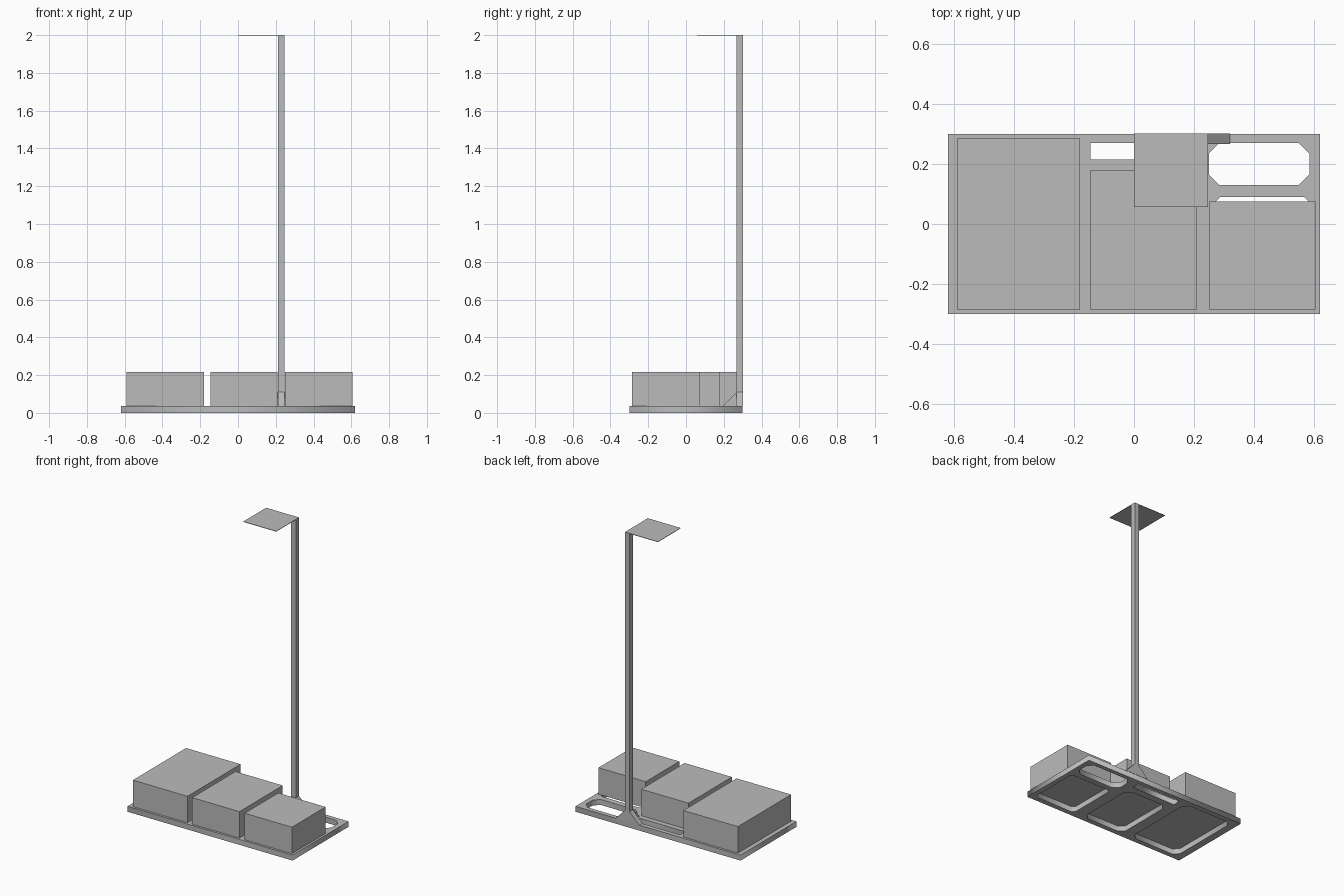
import bpy
import bmesh
from mathutils import Vector

if "Cube" in bpy.data.objects:
    bpy.data.objects.remove(bpy.data.objects["Cube"], do_unlink=True)

GREY = (0.5, 0.5, 0.5, 1.0)
grey = bpy.data.materials.new("plain_grey")
grey.use_nodes = True
grey.diffuse_color = GREY
grey.node_tree.nodes["Principled BSDF"].inputs["Base Color"].default_value = GREY

BASE_TOP = 0.037
BOX_TOP = 0.217


def finish(name, bm):
    bmesh.ops.remove_doubles(bm, verts=bm.verts, dist=1e-5)
    bmesh.ops.recalc_face_normals(bm, faces=bm.faces)
    mesh = bpy.data.meshes.new(name)
    bm.to_mesh(mesh)
    bm.free()
    mesh.materials.append(grey)
    obj = bpy.data.objects.new(name, mesh)
    bpy.context.collection.objects.link(obj)
    return obj


def block(name, x0, x1, y0, y1, z0, z1):
    bm = bmesh.new()
    bmesh.ops.create_cube(bm, size=1)
    for v in bm.verts:
        v.co = ((x0 + x1) / 2 + v.co.x * (x1 - x0),
                (y0 + y1) / 2 + v.co.y * (y1 - y0),
                (z0 + z1) / 2 + v.co.z * (z1 - z0))
    return finish(name, bm)


def prism(name, profile, offset):
    """Extrude a flat profile along an offset."""
    bm = bmesh.new()
    face = bm.faces.new([bm.verts.new(p) for p in profile])
    side = bmesh.ops.extrude_face_region(bm, geom=[face], use_keep_orig=True)
    moved = [g for g in side["geom"] if isinstance(g, bmesh.types.BMVert)]
    bmesh.ops.translate(bm, verts=moved, vec=Vector(offset))
    return finish(name, bm)


def outline(x0, x1, y0, y1, c=0.0):
    """Rectangle, with corners cut off by c."""
    if c == 0:
        return [(x0, y0), (x1, y0), (x1, y1), (x0, y1)]
    return [(x0 + c, y0), (x1 - c, y0), (x1, y0 + c), (x1, y1 - c),
            (x1 - c, y1), (x0 + c, y1), (x0, y1 - c), (x0, y0 + c)]


# Base tray: a filled outline with openings
CUT = 0.035
loops = [
    outline(-0.62, 0.62, -0.3, 0.3),
    outline(-0.57, -0.2, -0.265, 0.265, CUT),   # under the large box
    outline(-0.125, 0.19, -0.265, 0.165, CUT),  # under the middle box
    outline(0.27, 0.585, -0.265, 0.09, CUT / 2),  # under the small box
    outline(0.25, 0.585, 0.13, 0.27, CUT),      # rear slot
    outline(-0.145, 0.19, 0.215, 0.27),         # narrow rear slot
]
curve = bpy.data.curves.new("tray_outline", "CURVE")
curve.dimensions = "2D"
curve.fill_mode = "BOTH"
curve.extrude = BASE_TOP / 2
for loop in loops:
    spline = curve.splines.new("POLY")
    spline.points.add(len(loop) - 1)
    for point, (x, y) in zip(spline.points, loop):
        point.co = (x, y, 0, 1)
    spline.use_cyclic_u = True
helper = bpy.data.objects.new("tray_outline", curve)
bpy.context.collection.objects.link(helper)
bpy.context.view_layer.update()
tray_mesh = bpy.data.meshes.new_from_object(
    helper.evaluated_get(bpy.context.evaluated_depsgraph_get()))
bm = bmesh.new()
bm.from_mesh(tray_mesh)
bmesh.ops.translate(bm, verts=bm.verts, vec=(0, 0, BASE_TOP / 2))
bpy.data.objects.remove(helper, do_unlink=True)
bpy.data.meshes.remove(tray_mesh)
finish("base_tray", bm)

# Three boxes standing over the openings
for name, x0, x1, back in (("large_box", -0.59, -0.18, 0.285),
                           ("middle_box", -0.145, 0.21, 0.18),
                           ("small_box", 0.25, 0.605, 0.075)):
    block(name, x0, x1, -0.285, back, BASE_TOP, BOX_TOP)

# Post with a thin square panel on top
PX0, PX1, PY0, PY1 = 0.212, 0.247, 0.267, 0.302
block("post", PX0, PX1, PY0, PY1, BASE_TOP, 1.997)
block("top_panel", 0, PX1, 0.057, PY1, 1.997, 2.0)

# Triangular braces at the foot of the post
REACH = 0.073
TOP = BASE_TOP + REACH
for name, x, way in (("left_brace", PX1, 1), ("right_brace", PX0, -1)):
    prism(name, [(x, PY0, BASE_TOP), (x + way * REACH, PY0, BASE_TOP), (x, PY0, TOP)],
          (0, PY1 - PY0, 0))
prism("front_brace", [(PX0, PY0, BASE_TOP), (PX0, PY0 - REACH, BASE_TOP), (PX0, PY0, TOP)],
      (PX1 - PX0, 0, 0))
